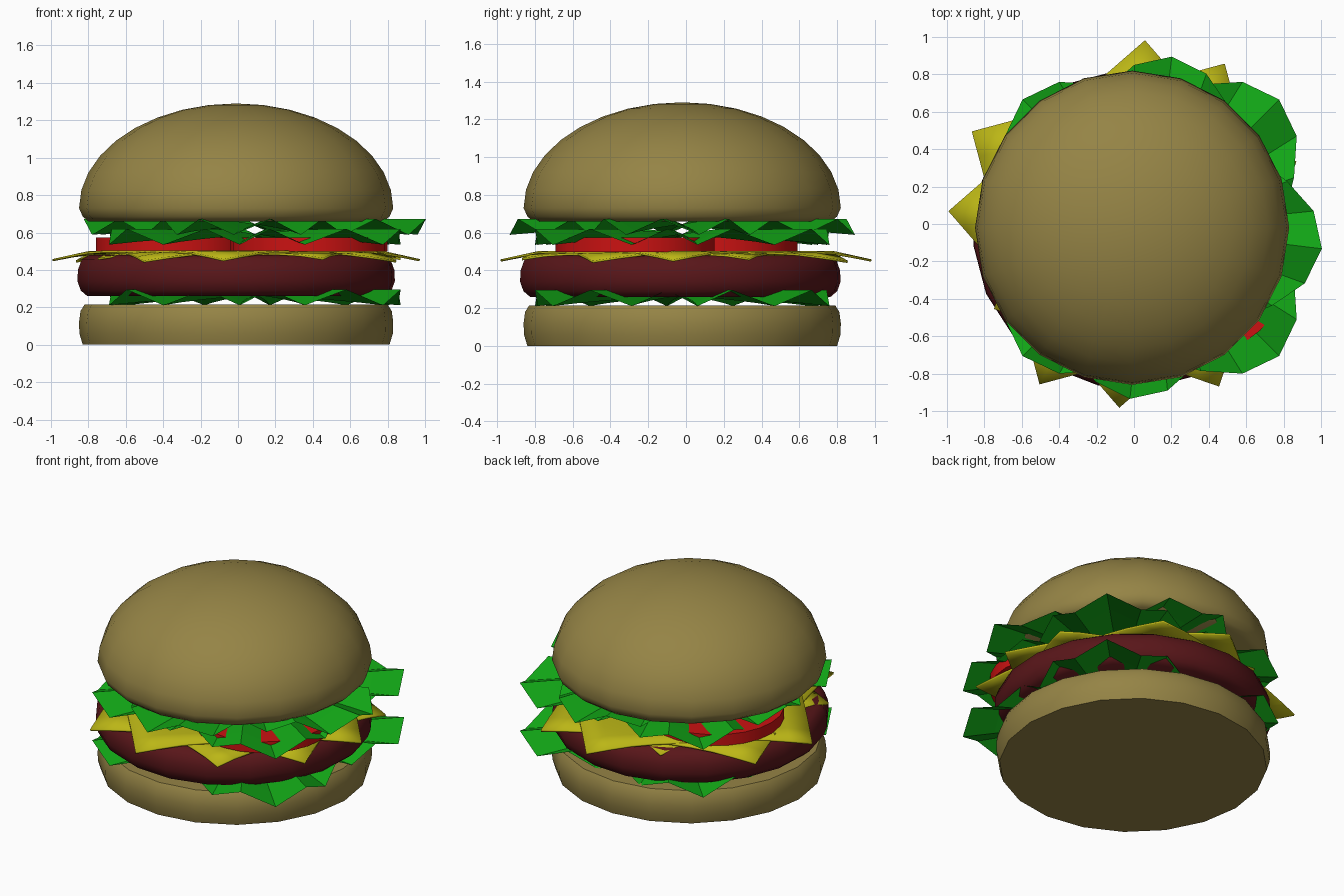
import bpy, bmesh
from math import sin, cos, pi, radians, hypot
from mathutils import Matrix

if "Cube" in bpy.data.objects:
    bpy.data.objects.remove(bpy.data.objects["Cube"])


def material(name, rgb):
    m = bpy.data.materials.new(name)
    m.diffuse_color = (*rgb, 1)
    m.use_nodes = True
    m.node_tree.nodes["Principled BSDF"].inputs["Base Color"].default_value = m.diffuse_color
    return m


BUN = material("bread", (0.30, 0.23, 0.06))
GREEN = material("leaf", (0.006, 0.38, 0.008))
YELLOW = material("cheese", (0.50, 0.47, 0.008))
RED = material("tomato", (0.60, 0.006, 0.006))
BROWN = material("meat", (0.10, 0.008, 0.010))


def finish(bm, name, mat, loc, smooth=None):
    bmesh.ops.recalc_face_normals(bm, faces=bm.faces)
    me = bpy.data.meshes.new(name)
    bm.to_mesh(me)
    bm.free()
    me.materials.append(mat)
    ob = bpy.data.objects.new(name, me)
    ob.location = loc
    bpy.context.collection.objects.link(ob)
    if smooth:
        bpy.ops.object.select_all(action='DESELECT')
        ob.select_set(True)
        bpy.context.view_layer.objects.active = ob
        bpy.ops.object.shade_smooth_by_angle(angle=radians(smooth))
    return ob


def lathe(name, profile, mat, loc, sides=20, turn=0, smooth=50):
    bm = bmesh.new()
    vs = [bm.verts.new((r, 0, z)) for r, z in profile]
    edges = [bm.edges.new(p) for p in zip(vs, vs[1:])]
    bmesh.ops.spin(bm, geom=vs + edges, cent=(0, 0, 0), axis=(0, 0, 1),
                   angle=2 * pi, steps=sides)
    bmesh.ops.remove_doubles(bm, verts=bm.verts, dist=1e-4)
    bmesh.ops.rotate(bm, verts=bm.verts, matrix=Matrix.Rotation(turn, 3, 'Z'))
    return finish(bm, name, mat, loc, smooth)


def lettuce(name, z, turn, size, amp):
    # four-lobed leaf with a pleated surface
    bm = bmesh.new()
    n = 28
    rings = []
    for f in (0.35, 0.6, 0.82, 1.0):
        ring = []
        for i in range(n):
            a = 2 * pi * i / n
            r = size * f * (0.84 + 0.13 * f * cos(4 * a))
            ring.append(bm.verts.new((r * cos(a + turn), r * sin(a + turn),
                                      amp * f * (-1) ** i - 0.015 * f ** 4)))
        rings.append(ring)
    mid = bm.verts.new((0, 0, 0))
    for i in range(n):
        j = (i + 1) % n
        bm.faces.new((mid, rings[0][i], rings[0][j]))
        for a, b in zip(rings, rings[1:]):
            bm.faces.new((a[i], b[i], b[j], a[j]))
    return finish(bm, name, GREEN, (0.09, -0.02, z))


def cheese(name, loc, corner_radius, angle):
    # thin square slice whose corners droop over the patty
    bm = bmesh.new()
    bmesh.ops.create_grid(bm, x_segments=10, y_segments=10,
                          size=corner_radius / 2 ** 0.5)
    for v in bm.verts:
        v.co.z = -0.22 * max(0, hypot(v.co.x, v.co.y) - 0.78)
    bmesh.ops.rotate(bm, verts=bm.verts,
                     matrix=Matrix.Rotation(radians(angle - 45), 3, 'Z'))
    ob = finish(bm, name, YELLOW, loc, 40)
    sol = ob.modifiers.new("thickness", 'SOLIDIFY')
    sol.thickness = 0.012
    return ob


# buns
lathe("bottom_bun", [(0, 0), (0.82, 0), (0.838, 0.06), (0.84, 0.12),
                     (0.832, 0.18), (0.81, 0.215), (0, 0.215)],
      BUN, (-0.01, -0.02, 0))
dome = [(0.84 * cos(t * pi / 18), 0.73 + 0.56 * sin(t * pi / 18))
        for t in range(9)]
lathe("top_bun", [(0, 0.66), (0.79, 0.66), (0.82, 0.685)] + dome + [(0, 1.29)],
      BUN, (-0.01, -0.02, 0), smooth=60)

# patty
lathe("patty", [(0, 0.26), (0.80, 0.26), (0.835, 0.29), (0.853, 0.34),
                (0.85, 0.40), (0.83, 0.455), (0.79, 0.48), (0, 0.48)],
      BROWN, (-0.01, -0.03, 0), turn=0.1)

# cheese slices
cheese("cheese_slice_1", (-0.01, 0, 0.503), 0.985, -4)
cheese("cheese_slice_2", (-0.01, 0, 0.497), 0.99, 60)
cheese("cheese_slice_3", (0.06, -0.06, 0.491), 0.90, 26)

# tomato slices
for i, (x, y) in enumerate([(0.38, -0.27), (-0.34, 0.17)]):
    lathe(f"tomato_slice_{i + 1}", [(0, 0), (0.42, 0), (0.42, 0.075), (0, 0.075)],
          RED, (x, y, 0.498), sides=24, smooth=40)

# lettuce leaves
lettuce("lower_lettuce", 0.268, pi / 4, 1.0, 0.042)
lettuce("middle_lettuce", 0.592, pi / 4, 1.0, 0.042)
lettuce("upper_lettuce", 0.645, radians(-7), 0.95, 0.042)
